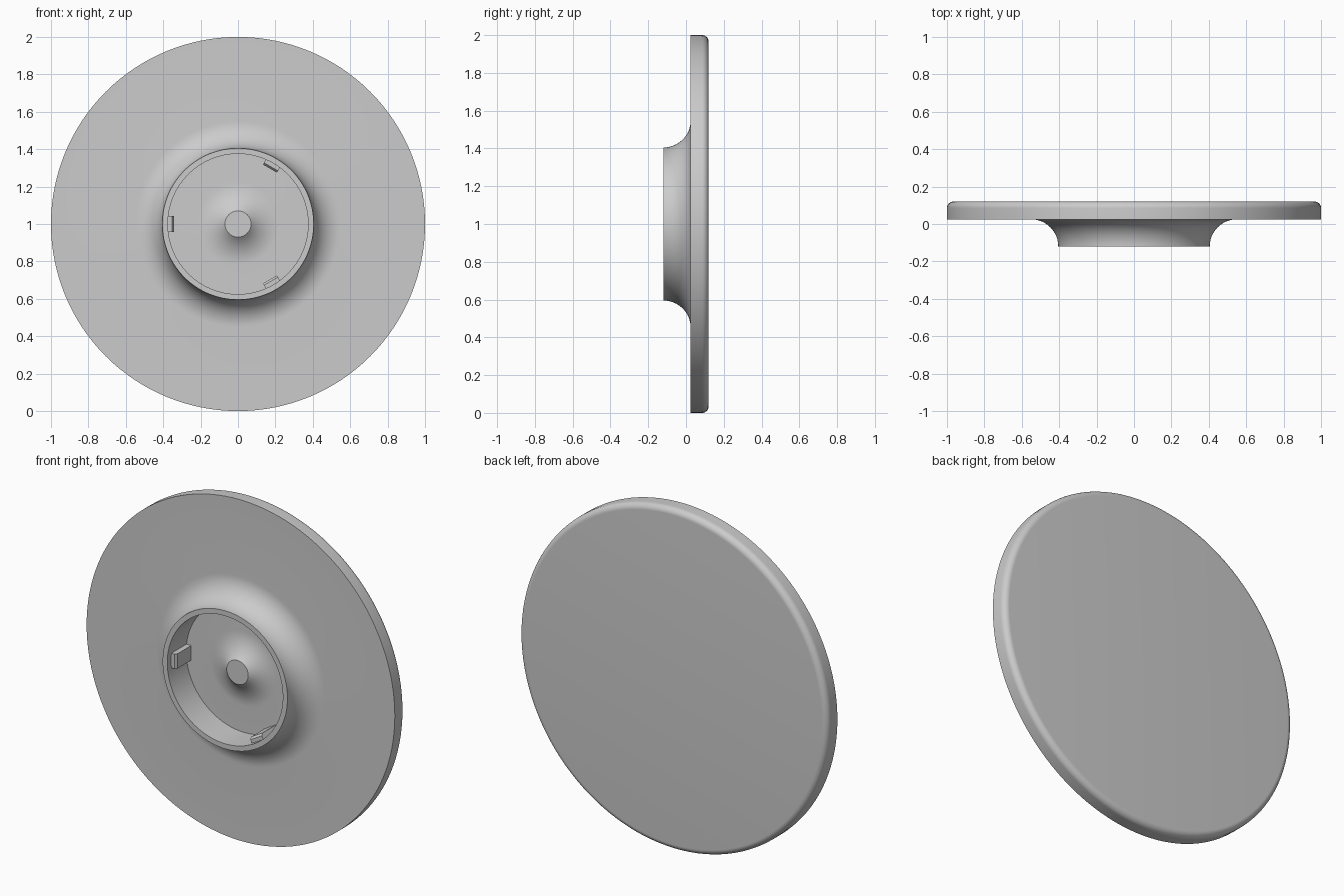
import bpy, bmesh
from math import sin, cos, pi, radians
from mathutils import Matrix, Vector

cube = bpy.data.objects.get("Cube")
if cube:
    bpy.data.objects.remove(cube, do_unlink=True)

grey = bpy.data.materials.new("plain grey")
grey.use_nodes = True
COLOUR = (0.6, 0.6, 0.6, 1)
grey.diffuse_color = COLOUR
grey.node_tree.nodes["Principled BSDF"].inputs["Base Color"].default_value = COLOUR

BACK, FACE, RIM, FLOOR = 0.12, 0.025, -0.12, 0.055   # depths along y
BORE = 0.375                                         # inner radius of the hub


def finish(bm, name):
    bmesh.ops.recalc_face_normals(bm, faces=bm.faces)
    mesh = bpy.data.meshes.new(name)
    bm.to_mesh(mesh)
    bm.free()
    mesh.materials.append(grey)
    obj = bpy.data.objects.new(name, mesh)
    bpy.context.collection.objects.link(obj)
    bpy.ops.object.select_all(action='DESELECT')
    obj.select_set(True)
    bpy.context.view_layer.objects.active = obj
    bpy.ops.object.shade_smooth_by_angle(angle=radians(30))
    return obj


def arc(r, y, radius, start, end, steps=10):
    """Points (radius, depth) along an arc, angles in degrees."""
    angles = [radians(start + (end - start) * i / steps) for i in range(steps + 1)]
    return [(r + radius * cos(a), y + radius * sin(a)) for a in angles]


def lathe(name, profile, segments=128):
    """Spin a profile of (radius, depth) points around the y axis."""
    bm = bmesh.new()
    verts = [bm.verts.new((r, y, 0)) for r, y in profile]
    edges = [bm.edges.new(pair) for pair in zip(verts, verts[1:])]
    bmesh.ops.spin(bm, geom=verts + edges, cent=(0, 0, 1 - 1), axis=(0, 1, 0),
                   angle=2 * pi, steps=segments, use_duplicate=False)
    bmesh.ops.remove_doubles(bm, verts=bm.verts, dist=1e-5)
    bmesh.ops.translate(bm, verts=bm.verts, vec=(0, 0, 1))
    return finish(bm, name)


# Disc with rounded back edge, flared hub, recess and small central boss
edge, flare, boss = 0.035, FACE - RIM, 0.2175
profile = [(0, BACK)]
profile += arc(1 - edge, BACK - edge, edge, 90, 0)
profile += [(1, FACE)]
profile += arc(0.405 + flare, RIM, flare, 90, 180, 16)
profile += [(BORE, RIM), (BORE, FLOOR)]
profile += arc(0.22, FLOOR - boss, boss, 90, 133.6)
profile += [(0, profile[-1][1])]
lathe("disc_with_hub", profile)


# Three chamfered retaining tabs on the inside wall of the hub
def tab(name, angle):
    section = [(BORE + 0.005, -0.085), (0.353, -0.085), (0.342, -0.07),
               (0.342, FLOOR), (BORE + 0.005, FLOOR)]
    bm = bmesh.new()
    face = bm.faces.new([bm.verts.new((r, y, -0.043)) for r, y in section])
    side = bmesh.ops.extrude_face_region(bm, geom=[face])
    moved = [v for v in side["geom"] if isinstance(v, bmesh.types.BMVert)]
    bmesh.ops.translate(bm, verts=moved, vec=(0, 0, 0.086))
    turn = Matrix.Translation(Vector((0, 0, 1))) @ Matrix.Rotation(radians(angle), 4, 'Y')
    bmesh.ops.transform(bm, matrix=turn, verts=bm.verts)
    finish(bm, name)


for name, angle in (("upper_tab", -60), ("lower_tab", 60), ("side_tab", 180)):
    tab(name, angle)
